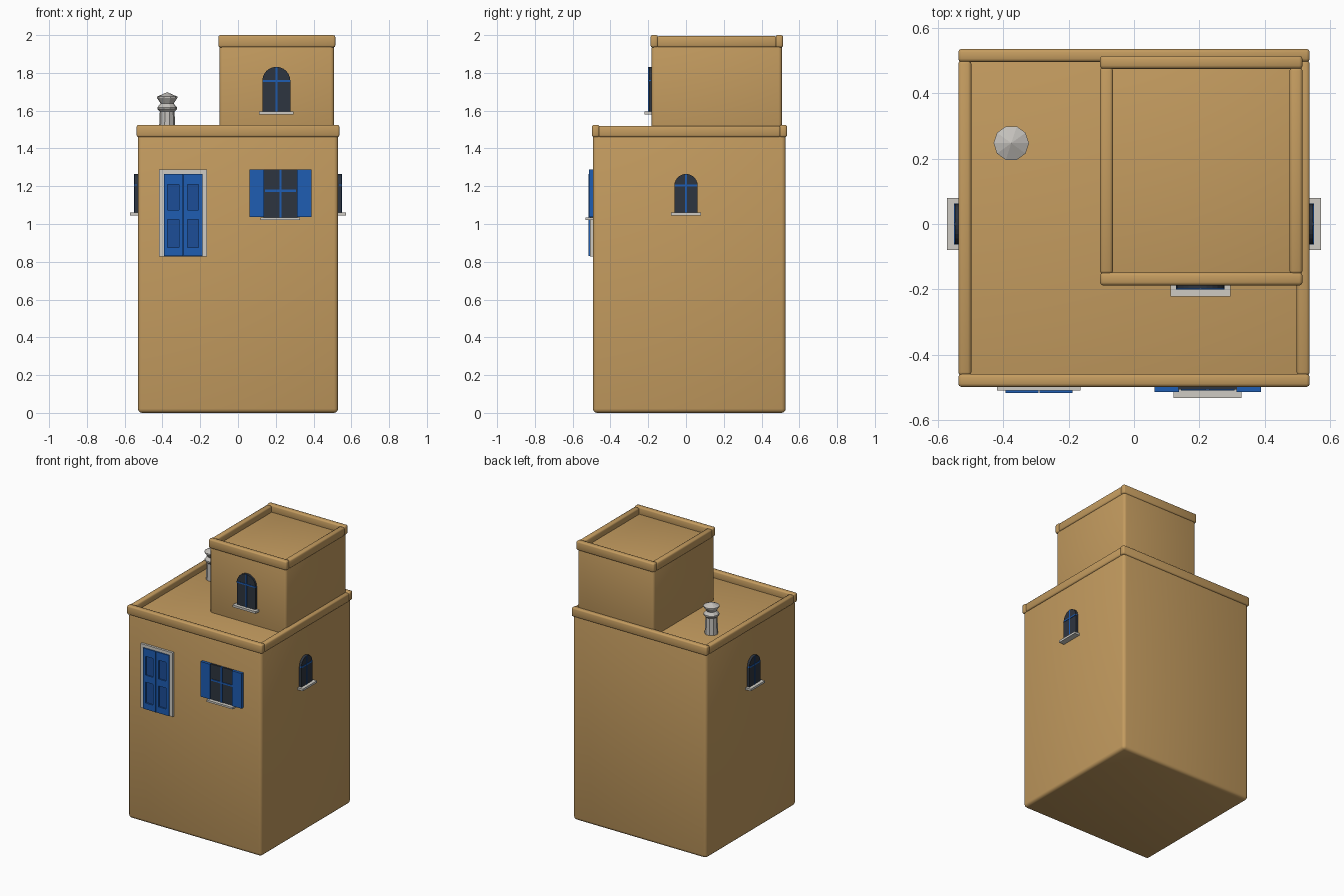
import bpy
import bmesh
from math import pi, cos, sin, radians
from mathutils import Matrix, Vector

default_cube = bpy.data.objects.get("Cube")
if default_cube:
    bpy.data.objects.remove(default_cube, do_unlink=True)


def material(name, rgb):
    m = bpy.data.materials.new(name)
    m.use_nodes = True
    m.diffuse_color = (*rgb, 1)
    m.node_tree.nodes["Principled BSDF"].inputs["Base Color"].default_value = (*rgb, 1)
    return m


PLASTER = material("ochre plaster", (0.55, 0.33, 0.115))
BLUE = material("blue paint", (0.013, 0.11, 0.45))
PANEL = material("dark blue paint", (0.012, 0.075, 0.31))
GLASS = material("dark glass", (0.027, 0.035, 0.05))
STONE = material("pale stone", (0.62, 0.6, 0.55))
CHIMNEY = material("chimney grey", (0.55, 0.53, 0.5))


def finish(name, bm, mat, matrix=Matrix(), smooth=None):
    bmesh.ops.transform(bm, matrix=matrix, verts=bm.verts)
    bmesh.ops.recalc_face_normals(bm, faces=bm.faces)
    mesh = bpy.data.meshes.new(name)
    bm.to_mesh(mesh)
    bm.free()
    mesh.materials.append(mat)
    obj = bpy.data.objects.new(name, mesh)
    bpy.context.collection.objects.link(obj)
    if smooth:
        bpy.ops.object.select_all(action="DESELECT")
        obj.select_set(True)
        bpy.context.view_layer.objects.active = obj
        bpy.ops.object.shade_smooth_by_angle(angle=radians(smooth))
    return obj


def box(name, x, y, z, mat, bevel=0, segments=2, matrix=Matrix()):
    """Box from (min, max) ranges, with optionally rounded edges."""
    bm = bmesh.new()
    bmesh.ops.create_cube(bm, size=1)
    for v in bm.verts:
        v.co = Vector(r[0] if c < 0 else r[1] for c, r in zip(v.co, (x, y, z)))
    if bevel:
        bmesh.ops.bevel(bm, geom=bm.edges[:], offset=bevel, segments=segments,
                        profile=0.5, affect="EDGES")
    return finish(name, bm, mat, matrix, 50 if bevel else None)


def parapet(name, x, y, z, t=0.04):
    """Four rounded rails; the side rails sit slightly lower between the ends."""
    low = (z[0], z[1] - 0.005)
    sides = (y[0] + t - 0.005, y[1] - t + 0.005)
    box(name + "_front", x, (y[0], y[0] + t), z, PLASTER, 0.01)
    box(name + "_back", x, (y[1] - t, y[1]), z, PLASTER, 0.01)
    box(name + "_right", (x[0], x[0] + t), sides, low, PLASTER, 0.01)
    box(name + "_left", (x[1] - t, x[1]), sides, low, PLASTER, 0.01)


def arched_window(name, u, z, half, top, wall, matrix=Matrix()):
    """Arched pane with glazing bars and a sill, facing -y before matrix."""
    spring = top - half
    outline = [(u - half, z), (u + half, z)]
    outline += [(u + half * cos(i * pi / 12), spring + half * sin(i * pi / 12))
                for i in range(13)]
    bm = bmesh.new()
    face = bm.faces.new([bm.verts.new((a, wall + 0.02, b)) for a, b in outline])
    ext = bmesh.ops.extrude_face_region(bm, geom=[face])
    moved = [g for g in ext["geom"] if isinstance(g, bmesh.types.BMVert)]
    bmesh.ops.translate(bm, verts=moved, vec=(0, -0.032, 0))
    finish(name + "_glass", bm, GLASS, matrix)
    front = (wall - 0.015, wall)
    box(name + "_upright_bar", (u - 0.005, u + 0.005), front, (z, top - 0.001),
        BLUE, matrix=matrix)
    box(name + "_cross_bar", (u - half, u + half), front,
        (spring - 0.005, spring + 0.005), BLUE, matrix=matrix)
    box(name + "_sill", (u - half - 0.018, u + half + 0.018),
        (wall - 0.036, wall + 0.02), (z - 0.013, z + 0.002), STONE, matrix=matrix)


# Main block, roof room and their parapets
box("main_block", (-0.53, 0.53), (-0.493, 0.528), (0, 1.475), PLASTER, 0.022, 3)
parapet("main_parapet", (-0.537, 0.537), (-0.498, 0.535), (1.46, 1.525))
box("roof_room", (-0.098, 0.509), (-0.182, 0.508), (1.44, 1.95), PLASTER, 0.018, 3)
parapet("roof_room_parapet", (-0.104, 0.515), (-0.188, 0.514), (1.935, 2.0))

# Arched windows
arched_window("roof_room_window", 0.203, 1.594, 0.074, 1.832, -0.185)
for side, angle in (("left", pi / 2), ("right", -pi / 2)):
    arched_window(side + "_window", 0, 1.058, 0.062, 1.265, -0.535,
                  Matrix.Rotation(angle, 4, "Z"))

# Double door: stone frame on three sides, two panelled leaves
WALL = -0.493
frame_y = (-0.509, WALL + 0.01)
box("door_frame_right", (-0.418, -0.393), frame_y, (0.828, 1.288), STONE)
box("door_frame_left", (-0.188, -0.163), frame_y, (0.828, 1.288), STONE)
box("door_frame_top", (-0.393, -0.188), frame_y, (1.266, 1.288), STONE)
box("door_panel_back", (-0.393, -0.188), (-0.508, WALL + 0.01), (0.828, 1.266), PANEL)
leaf_y = (-0.517, -0.5)
for side, x in (("right", -0.393), ("left", -0.289)):
    for i, (a, b) in enumerate(((0, 0.021), (0.08, 0.101))):
        box(f"door_{side}_stile_{i + 1}", (x + a, x + b), leaf_y, (0.83, 1.266), BLUE)
    for i, (a, b) in enumerate(((0.83, 0.875), (1.025, 1.075), (1.21, 1.266))):
        box(f"door_{side}_rail_{i + 1}", (x + 0.021, x + 0.08), leaf_y, (a, b), BLUE)

# Shuttered front window
box("front_window_glass", (0.135, 0.315), (-0.505, WALL + 0.01), (1.033, 1.288), GLASS)
box("front_window_upright_bar", (0.219, 0.231), (-0.509, WALL), (1.033, 1.288), BLUE)
box("front_window_cross_bar", (0.143, 0.307), (-0.509, WALL), (1.17, 1.182), BLUE)
box("front_window_sill", (0.12, 0.328), (-0.531, WALL + 0.01), (1.022, 1.035), STONE)
for side, x in (("right", 0.062), ("left", 0.313)):
    box(f"shutter_{side}", (x, x + 0.075), (-0.513, WALL + 0.005), (1.036, 1.288), BLUE)

# Chimney: ten-sided turned profile with a conical cap
profile = [(0.045, 1.46), (0.039, 1.595), (0.052, 1.608), (0.052, 1.618),
           (0.034, 1.638), (0.054, 1.667), (0.054, 1.674), (0, 1.698)]
bm = bmesh.new()
verts = [bm.verts.new((r, 0, z)) for r, z in profile]
edges = [bm.edges.new(pair) for pair in zip(verts, verts[1:])]
bmesh.ops.spin(bm, geom=verts + edges, cent=(0, 0, 0), axis=(0, 0, 1),
               angle=2 * pi, steps=10)
bmesh.ops.remove_doubles(bm, verts=bm.verts, dist=0.0005)
finish("chimney", bm, CHIMNEY, Matrix.Translation((-0.375, 0.247, 0)))
